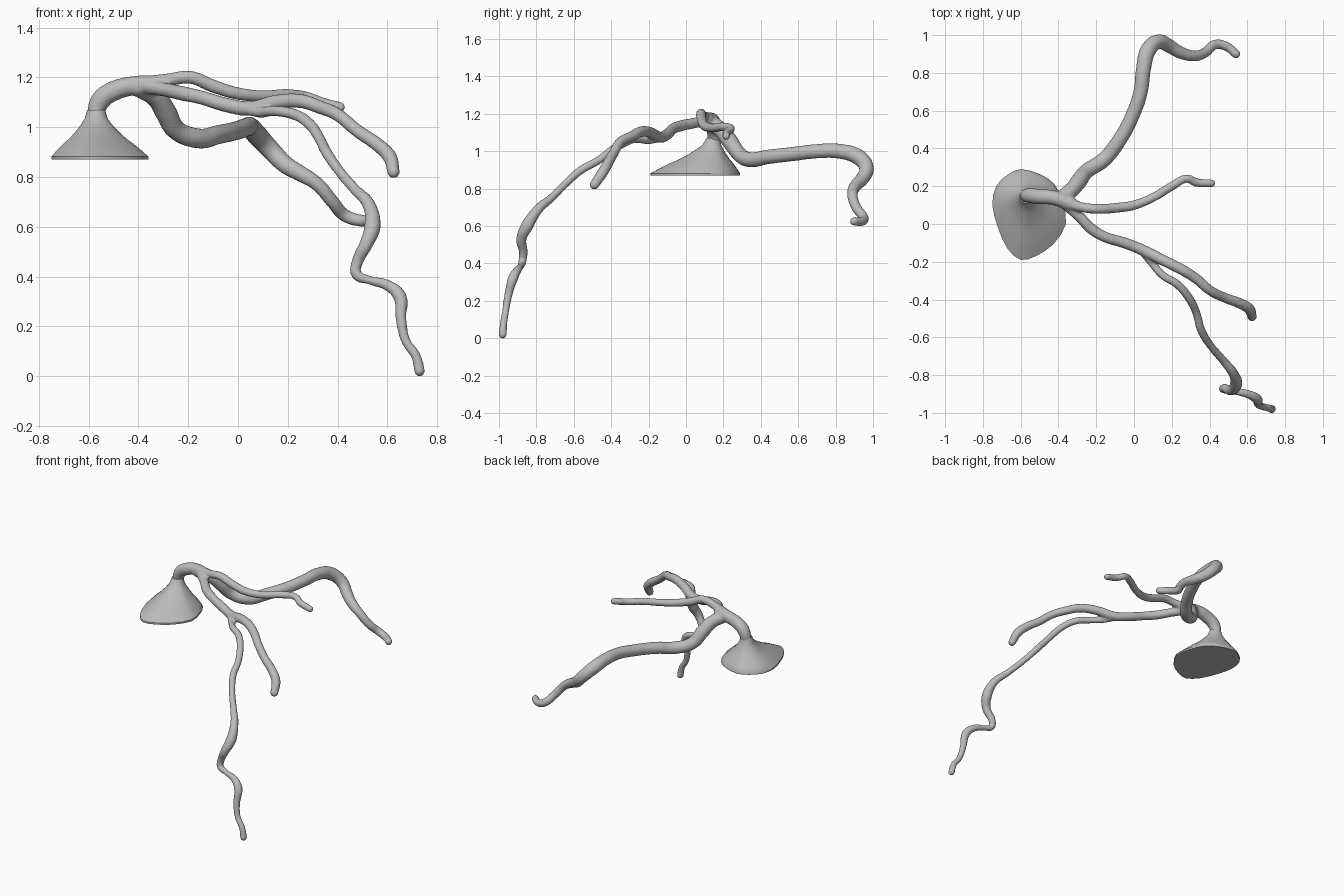
import bpy, bmesh, math, random
from mathutils import Matrix, Vector

random.seed(4)
default_cube = bpy.data.objects.get("Cube")
if default_cube:
    bpy.data.objects.remove(default_cube, do_unlink=True)

# One plain grey for everything
grey = bpy.data.materials.new("plain_grey")
grey.use_nodes = True
colour = (.5, .5, .5, 1)
grey.diffuse_color = colour
grey.node_tree.nodes["Principled BSDF"].inputs["Base Color"].default_value = colour


def add_object(name, bm):
    """Turn a bmesh into a linked object with the shared material."""
    mesh = bpy.data.meshes.new(name)
    bm.to_mesh(mesh)
    bm.free()
    mesh.materials.append(grey)
    obj = bpy.data.objects.new(name, mesh)
    bpy.context.collection.objects.link(obj)
    return obj


def sample(values, t):
    """Read an evenly spaced list of values at t from zero to one."""
    position = t * (len(values) - 1)
    index = min(int(position), len(values) - 2)
    blend = position - index
    return values[index] * (1 - blend) + values[index + 1] * blend


def add_tube(bm, points, radii):
    """Sweep a tapering, slightly lumpy round tube along a smooth path."""
    curve = bpy.data.curves.new("path", "CURVE")
    curve.dimensions = "3D"
    curve.bevel_depth = 1
    curve.bevel_resolution = 4
    curve.use_fill_caps = True
    spline = curve.splines.new("BEZIER")
    spline.resolution_u = 8
    spline.bezier_points.add(len(points) - 1)
    last = len(points) - 1
    for i, (knot, point) in enumerate(zip(spline.bezier_points, points)):
        knot.co = point
        knot.handle_left_type = knot.handle_right_type = "AUTO"
        knot.radius = sample(radii, i / last) * random.uniform(.94, 1.08)
    path = bpy.data.objects.new("path", curve)
    bpy.context.collection.objects.link(path)
    bpy.context.view_layer.update()
    depsgraph = bpy.context.evaluated_depsgraph_get()
    mesh = bpy.data.meshes.new_from_object(path.evaluated_get(depsgraph))
    bm.from_mesh(mesh)
    # Rounded ends
    for knot in (spline.bezier_points[0], spline.bezier_points[last]):
        bmesh.ops.create_icosphere(bm, subdivisions=3, radius=knot.radius,
                                   matrix=Matrix.Translation(knot.co))
    bpy.data.objects.remove(path, do_unlink=True)
    bpy.data.curves.remove(curve)
    bpy.data.meshes.remove(mesh)


# Arched trunk rising from the base
trunk = [(-.57, .14, 1.0), (-.57, .15, 1.06), (-.55, .15, 1.11),
         (-.5, .145, 1.145), (-.43, .14, 1.165), (-.34, .11, 1.17)]

# Thick limb that sweeps to the back, then curls down
back_limb = [(-.4, .13, 1.16), (-.33, .18, 1.12), (-.29, .23, 1.06), (-.25, .28, .99),
             (-.16, .34, .955), (-.08, .44, .97), (-.01, .57, .985),
             (.035, .7, 1.0), (.05, .82, 1.0), (.075, .92, .97),
             (.13, .965, .91), (.19, .94, .85), (.24, .91, .82),
             (.32, .89, .77), (.38, .91, .7), (.43, .95, .645),
             (.49, .94, .625), (.54, .9, .625)]

# Slim, nearly level limb in the middle
middle_limb = [(-.4, .13, 1.17), (-.28, .09, 1.19), (-.19, .08, 1.2), (-.1, .085, 1.165),
               (0, .1, 1.135), (.1, .14, 1.125), (.2, .2, 1.13),
               (.28, .24, 1.12), (.33, .22, 1.1), (.41, .215, 1.08)]

# Front limb
front_limb = [(-.38, .12, 1.165), (-.29, .04, 1.15), (-.22, -.03, 1.135),
              (-.15, -.07, 1.12), (-.05, -.1, 1.09), (.05, -.14, 1.075),
              (.15, -.19, 1.1), (.25, -.24, 1.105), (.33, -.29, 1.08),
              (.4, -.35, 1.05), (.48, -.39, .985), (.56, -.42, .93),
              (.61, -.45, .88), (.625, -.49, .82)]

# Long knotted limb that hangs down to the ground
hanging_limb = [(.03, -.13, 1.07), (.09, -.2, 1.06), (.15, -.27, 1.065),
                (.23, -.32, 1.05), (.29, -.39, 1.01), (.33, -.47, .95),
                (.355, -.56, .9), (.41, -.65, .82), (.47, -.72, .75),
                (.525, -.79, .69), (.54, -.85, .6), (.515, -.88, .53),
                (.48, -.87, .46), (.475, -.875, .41), (.53, -.885, .385),
                (.6, -.9, .365), (.65, -.925, .32), (.655, -.95, .23),
                (.675, -.965, .14), (.715, -.975, .08), (.73, -.98, .02)]

# Fuse all the tubes into one continuous skin
bm = bmesh.new()
add_tube(bm, trunk, [.036, .038, .043, .042, .04])
add_tube(bm, back_limb, [.036, .043, .04, .04, .042, .036, .03, .026, .022])
add_tube(bm, middle_limb, [.03, .026, .026, .024, .023, .02])
add_tube(bm, front_limb, [.03, .028, .028, .03, .026, .029, .027])
add_tube(bm, hanging_limb, [.021, .022, .023, .021, .022, .033,
                            .024, .018, .026, .02, .021])
bmesh.ops.remove_doubles(bm, verts=bm.verts, dist=.00001)
limbs = add_object("branching_limbs", bm)
remesh = limbs.modifiers.new("fuse", "REMESH")
remesh.mode = "VOXEL"
remesh.voxel_size = .008
remesh.use_smooth_shade = True
soften = limbs.modifiers.new("soften", "SMOOTH")
soften.factor = .5
soften.iterations = 4

# Flared base: an uneven outline drawn in to a round neck
outline = [(-.75, .1), (-.73, .2), (-.67, .26), (-.6, .29), (-.5, .265),
           (-.42, .21), (-.38, .12), (-.36, 0), (-.43, -.11),
           (-.52, -.17), (-.6, -.19), (-.67, -.13), (-.72, -.02)]
outline = [Vector(p) for p in outline]
count = len(outline)
smooth_outline = []
for i in range(count):
    a, b, c, d = (outline[(i + k) % count] for k in (-1, 0, 1, 2))
    smooth_outline.append(b)
    smooth_outline.append((b + c) * .5625 - (a + d) * .0625)

neck = Vector((-.57, .145))
levels = [(0, .87), (0, .882), (.15, .906), (.33, .933), (.5, .955),
          (.67, .982), (.82, 1.01), (.93, 1.035), (1, 1.07)]
bm = bmesh.new()
rings = []
for inward, height in levels:
    ring = []
    for rim in smooth_outline:
        throat = neck + (rim - neck).normalized() * .036
        spot = rim.lerp(throat, inward)
        ring.append(bm.verts.new((spot.x, spot.y, height)))
    rings.append(ring)
for low, high in zip(rings, rings[1:]):
    for i in range(len(low)):
        j = (i + 1) % len(low)
        bm.faces.new((low[i], low[j], high[j], high[i]))
bm.faces.new(rings[0])
bm.faces.new(rings[-1])
bmesh.ops.recalc_face_normals(bm, faces=bm.faces)
base = add_object("flared_base", bm)

bpy.ops.object.select_all(action="DESELECT")
base.select_set(True)
bpy.context.view_layer.objects.active = base
bpy.ops.object.shade_smooth_by_angle(angle=math.radians(40))
